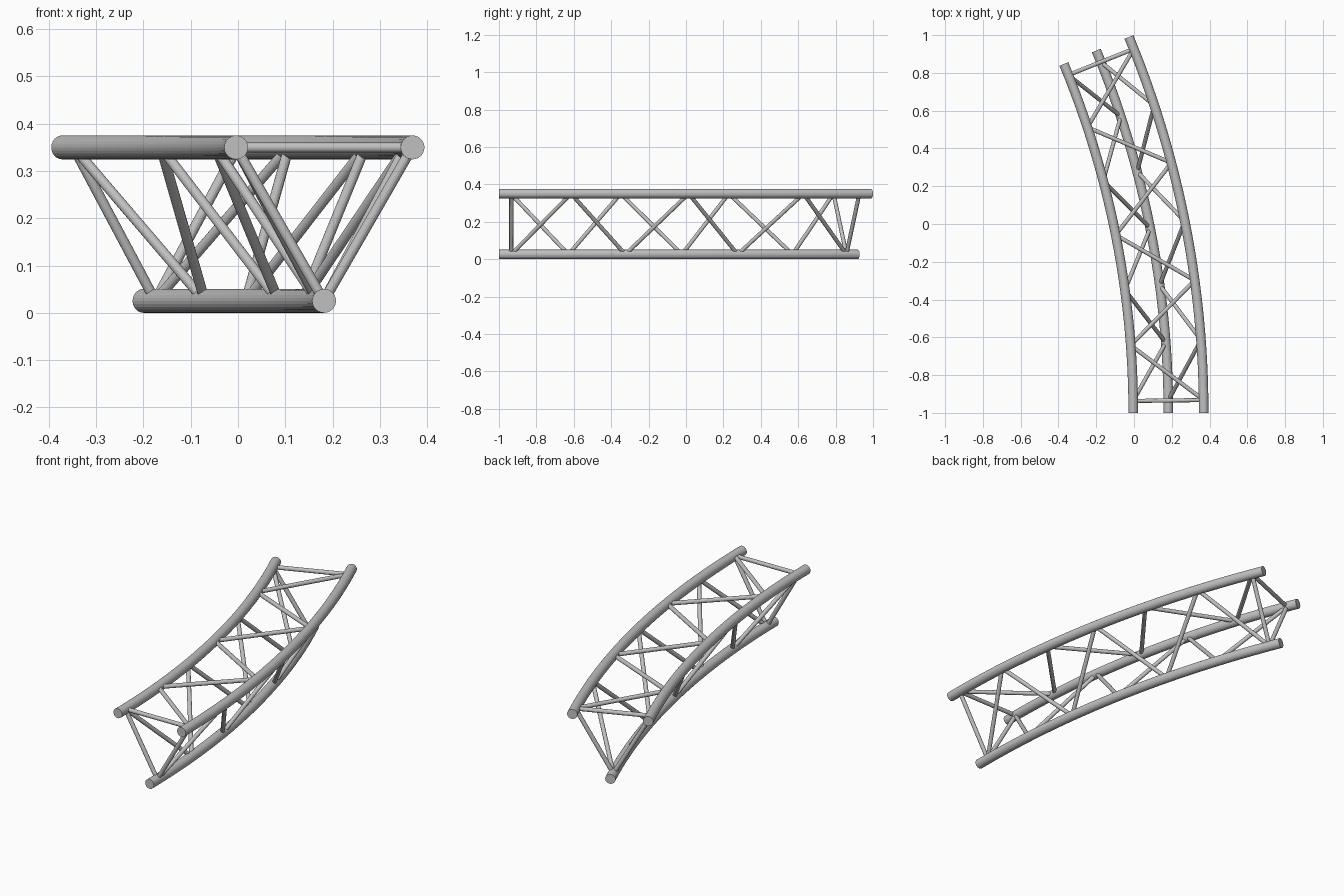
import bpy, bmesh, math
from mathutils import Vector

cube = bpy.data.objects.get("Cube")
if cube:
    bpy.data.objects.remove(cube, do_unlink=True)

# Bend: every chord is an arc around one vertical axis
CENTRE_X, START_Y = -4.831, -1.0
SWEEP = math.radians(22.5)
CHORD_R, BRACE_R = 0.0253, 0.0108
# chord name: (bend radius, height)
CHORDS = {
    "inner_top": (4.827, 0.35),
    "outer_top": (5.2, 0.35),
    "bottom": (5.013, 0.0255),
}

metal = bpy.data.materials.new("grey_metal")
metal.use_nodes = True
colour = (0.53, 0.53, 0.53, 1.0)
metal.diffuse_color = colour
metal.node_tree.nodes["Principled BSDF"].inputs["Base Color"].default_value = colour


def arc_point(chord, angle, offset=0.0, lift=0.0):
    radius, height = CHORDS[chord]
    radius += offset
    return Vector((CENTRE_X + radius * math.cos(angle),
                   START_Y + radius * math.sin(angle), height + lift))


def make_object(name, bm):
    bmesh.ops.recalc_face_normals(bm, faces=bm.faces)
    mesh = bpy.data.meshes.new(name)
    bm.to_mesh(mesh)
    bm.free()
    mesh.materials.append(metal)
    obj = bpy.data.objects.new(name, mesh)
    bpy.context.collection.objects.link(obj)


def make_tube(name, rings):
    """Skin a list of point rings into a closed tube."""
    bm = bmesh.new()
    loops = [[bm.verts.new(p) for p in ring] for ring in rings]
    count = len(loops[0])
    for a, b in zip(loops, loops[1:]):
        for i in range(count):
            j = (i + 1) % count
            bm.faces.new((a[i], a[j], b[j], b[i]))
    bm.faces.new(loops[0])
    bm.faces.new(loops[-1])
    make_object(name, bm)


def make_chord(chord, steps=24, sides=24):
    turns = [math.tau * i / sides for i in range(sides)]
    make_tube(chord + "_chord", [
        [arc_point(chord, SWEEP * s / steps,
                   CHORD_R * math.cos(t), CHORD_R * math.sin(t)) for t in turns]
        for s in range(steps + 1)])


def make_brace(name, start, end, sides=16):
    turn = (end - start).to_track_quat("Z", "Y")
    ring = [turn @ Vector((BRACE_R * math.cos(math.tau * i / sides),
                           BRACE_R * math.sin(math.tau * i / sides), 0))
            for i in range(sides)]
    make_tube(name, [[p + v for v in ring] for p in (start, end)])


# Main chords
for chord in CHORDS:
    make_chord(chord)

# Each face of the truss: chord at even nodes, chord at odd nodes
PANELS = 6
margin = math.radians(0.75)
nodes = [margin + (SWEEP - 2 * margin) * i / PANELS for i in range(PANELS + 1)]
FACES = {
    "top": ("outer_top", "inner_top"),
    "outer_side": ("bottom", "outer_top"),
    "inner_side": ("inner_top", "bottom"),
}

for face, pair in FACES.items():
    # Zigzag diagonals
    for i in range(PANELS):
        make_brace(f"{face}_diagonal_{i + 1}",
                   arc_point(pair[i % 2], nodes[i]),
                   arc_point(pair[(i + 1) % 2], nodes[i + 1]))
    # Straight braces closing both ends
    for end, angle in (("front", nodes[0]), ("back", nodes[-1])):
        make_brace(f"{face}_{end}_brace",
                   arc_point(pair[0], angle), arc_point(pair[1], angle))
